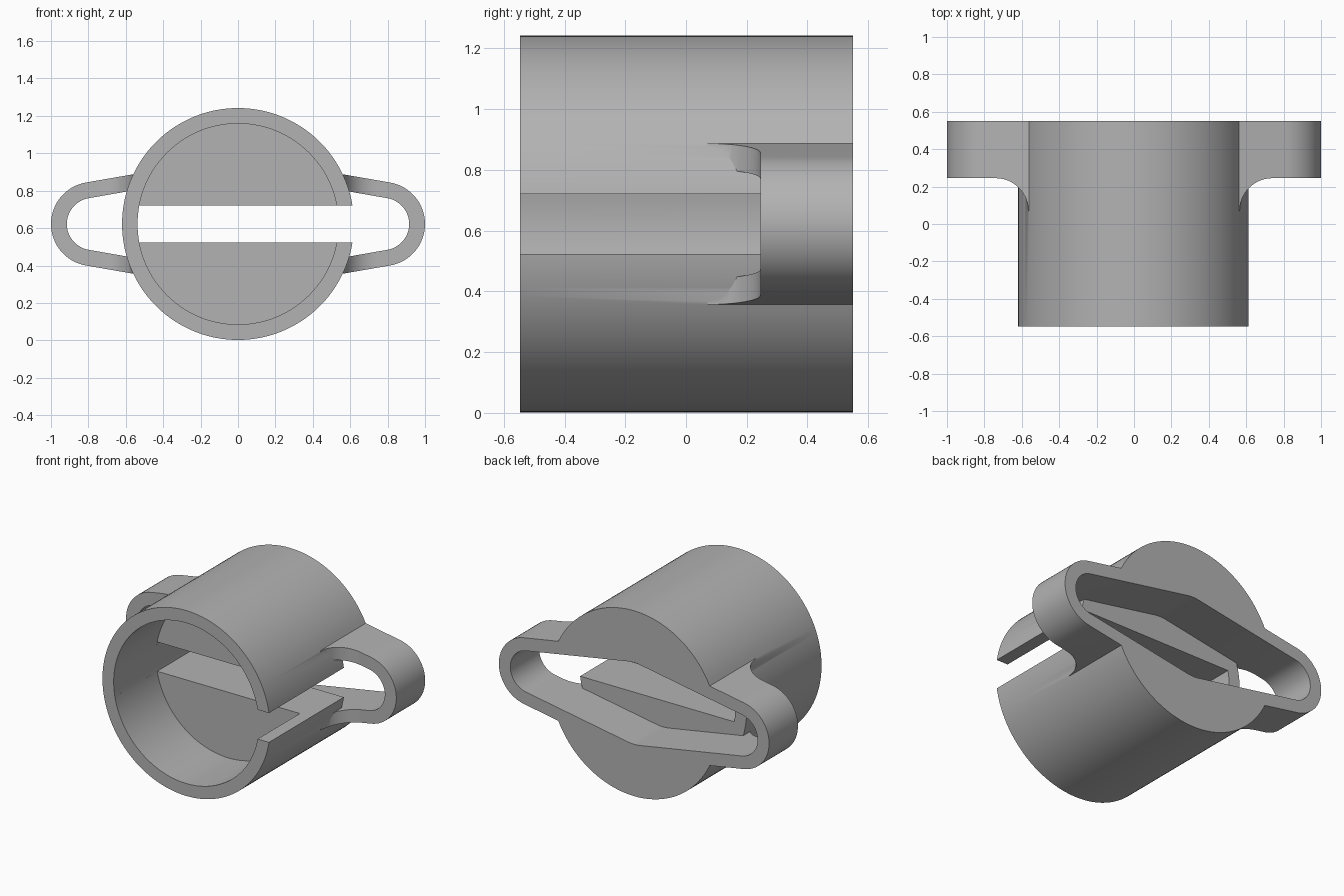
import bpy, bmesh
from math import pi, sin, cos, asin

old = bpy.data.objects.get("Cube")
if old:
    bpy.data.objects.remove(old, do_unlink=True)

MID = 0.622            # height of the barrel axis
R_OUT, R_BORE = 0.62, 0.537
FLOOR_FRONT, FLOOR_BACK, FRONT, BACK = -0.1, 0.245, -0.547, 0.55
SLOT = 0.098           # half height of the slot

grey = bpy.data.materials.new("grey plastic")
grey.use_nodes = True
grey.diffuse_color = (0.45, 0.45, 0.45, 1)
grey.node_tree.nodes["Principled BSDF"].inputs["Base Color"].default_value = (0.45, 0.45, 0.45, 1)


def arc(cx, cy, r, a0, a1, n):
    return [(cx + r * cos(a0 + (a1 - a0) * i / n), cy + r * sin(a0 + (a1 - a0) * i / n))
            for i in range(n + 1)]


def prism(name, profile, lo, hi, axis="y"):
    """Extrude a profile in (x, z) along y, or in (x, y) along z."""
    bm = bmesh.new()
    if axis == "y":
        rings = [[bm.verts.new((a, h, b + MID)) for a, b in profile] for h in (lo, hi)]
    else:
        rings = [[bm.verts.new((a, b, h + MID)) for a, b in profile] for h in (lo, hi)]
    n = len(profile)
    for ring in rings:
        bm.faces.new(ring)
    for i in range(n):
        j = (i + 1) % n
        bm.faces.new((rings[0][i], rings[0][j], rings[1][j], rings[1][i]))
    bmesh.ops.recalc_face_normals(bm, faces=bm.faces)
    mesh = bpy.data.meshes.new(name)
    bm.to_mesh(mesh)
    bm.free()
    mesh.materials.append(grey)
    ob = bpy.data.objects.new(name, mesh)
    bpy.context.collection.objects.link(ob)
    return ob


def combine(target, tool, operation):
    """Apply a boolean and discard the tool object."""
    mod = target.modifiers.new("cut", "BOOLEAN")
    mod.operation, mod.object, mod.solver = operation, tool, "EXACT"
    bpy.context.view_layer.objects.active = target
    bpy.ops.object.modifier_apply(modifier=mod.name)
    bpy.data.objects.remove(tool, do_unlink=True)


def circle(r, n=128):
    return arc(0, 0, r, 0, 2 * pi, n)[:-1]


def spindle(grow):
    """Outline wrapped around a large middle circle and two small end circles."""
    big, small, reach = 0.273 + grow, 0.14 + grow, 0.775
    t = asin((big - small) / reach)
    a = pi / 2 - t
    return (arc(reach, 0, small, -a, a, 32) + arc(0, 0, big, a, pi - a, 12)
            + arc(-reach, 0, small, pi - a, pi + a, 32) + arc(0, 0, big, pi + a, 2 * pi - a, 12))


# Barrel with a blind bore from the front
barrel = prism("slotted_barrel", circle(R_OUT), FRONT, BACK)
combine(barrel, prism("bore", circle(R_BORE), -1, FLOOR_FRONT), "DIFFERENCE")

# Slot through the floor and the left wall, ending on the bore's curve
a = asin(SLOT / R_BORE)
slot = [(0.8, SLOT)] + arc(0, 0, R_BORE, pi - a, pi + a, 8) + [(0.8, -SLOT)]
combine(barrel, prism("slot", slot, -1, 1), "DIFFERENCE")

# Spindle-shaped recess in the back
combine(barrel, prism("recess", spindle(0), FLOOR_BACK, 1), "DIFFERENCE")

# Side loops with a fillet running into the barrel
for side in (1, -1):
    loop = prism("side_loop", spindle(0.085), -0.2, BACK)
    combine(loop, prism("loop_hole", spindle(0), -1, 1), "DIFFERENCE")
    fillet = arc(0.74, 0.07, FLOOR_BACK - 0.07, pi, pi / 2, 16)
    plan = [(0.52, 0.07)] + fillet + [(1.2, FLOOR_BACK), (1.2, 1), (0.52, 1)]
    combine(loop, prism("plan", [(side * x, y) for x, y in plan], -1, 1, "z"), "INTERSECT")
    combine(barrel, loop, "UNION")

bpy.ops.object.select_all(action="DESELECT")
barrel.select_set(True)
bpy.context.view_layer.objects.active = barrel
bpy.ops.object.shade_smooth_by_angle(angle=0.5)
